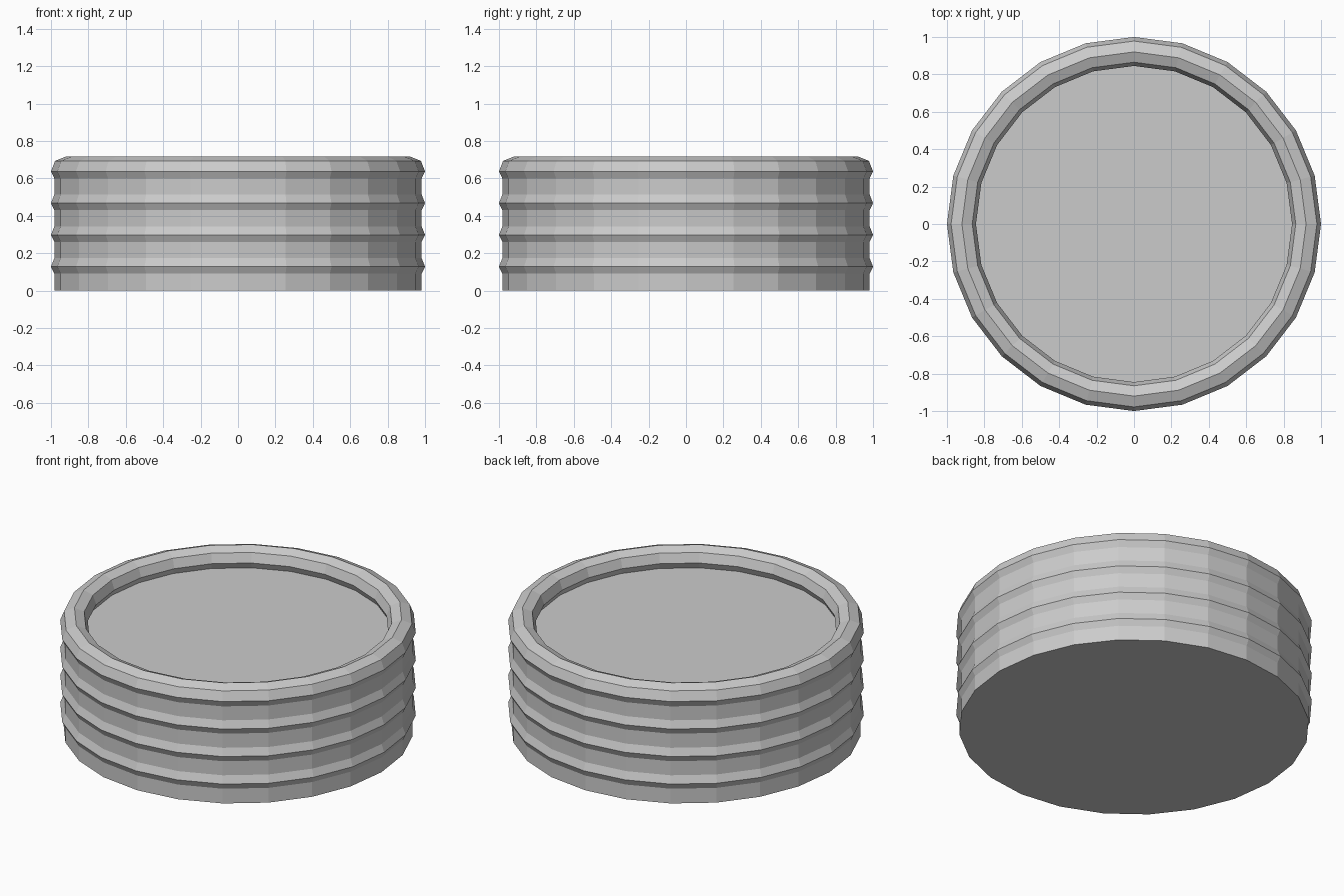
import bpy, bmesh, math

if "Cube" in bpy.data.objects:
    bpy.data.objects.remove(bpy.data.objects["Cube"])

SIDES = 24
GROOVE = 0.982


def lathe(name, profile):
    """Spin an (r, z) profile around z, capping both ends with flat faces."""
    bm = bmesh.new()
    rings = []
    for r, z in profile:
        rings.append([bm.verts.new((r * math.cos(2 * math.pi * i / SIDES),
                                    r * math.sin(2 * math.pi * i / SIDES), z))
                      for i in range(SIDES)])
    for a, b in zip(rings, rings[1:]):
        for i in range(SIDES):
            j = (i + 1) % SIDES
            bm.faces.new((a[i], a[j], b[j], b[i]))
    bm.faces.new(list(reversed(rings[0])))
    bm.faces.new(rings[-1])
    bmesh.ops.recalc_face_normals(bm, faces=bm.faces)
    mesh = bpy.data.meshes.new(name)
    bm.to_mesh(mesh)
    bm.free()
    obj = bpy.data.objects.new(name, mesh)
    bpy.context.collection.objects.link(obj)
    return obj


# Outer wall with evenly spaced ridges
profile = [(GROOVE, 0.0)]
for k in range(3):
    z = 0.128 + 0.17 * k
    profile += [(GROOVE, z - 0.037), (1.0, z), (GROOVE, z + 0.046)]

# Top ridge, rounded rim, inner lip and recessed lid
profile += [(GROOVE, 0.60), (1.0, 0.638), (0.978, 0.694), (0.92, 0.717),
            (0.865, 0.694), (0.845, 0.638), (0.863, 0.60)]

lathe("ribbed_round_container", profile)
